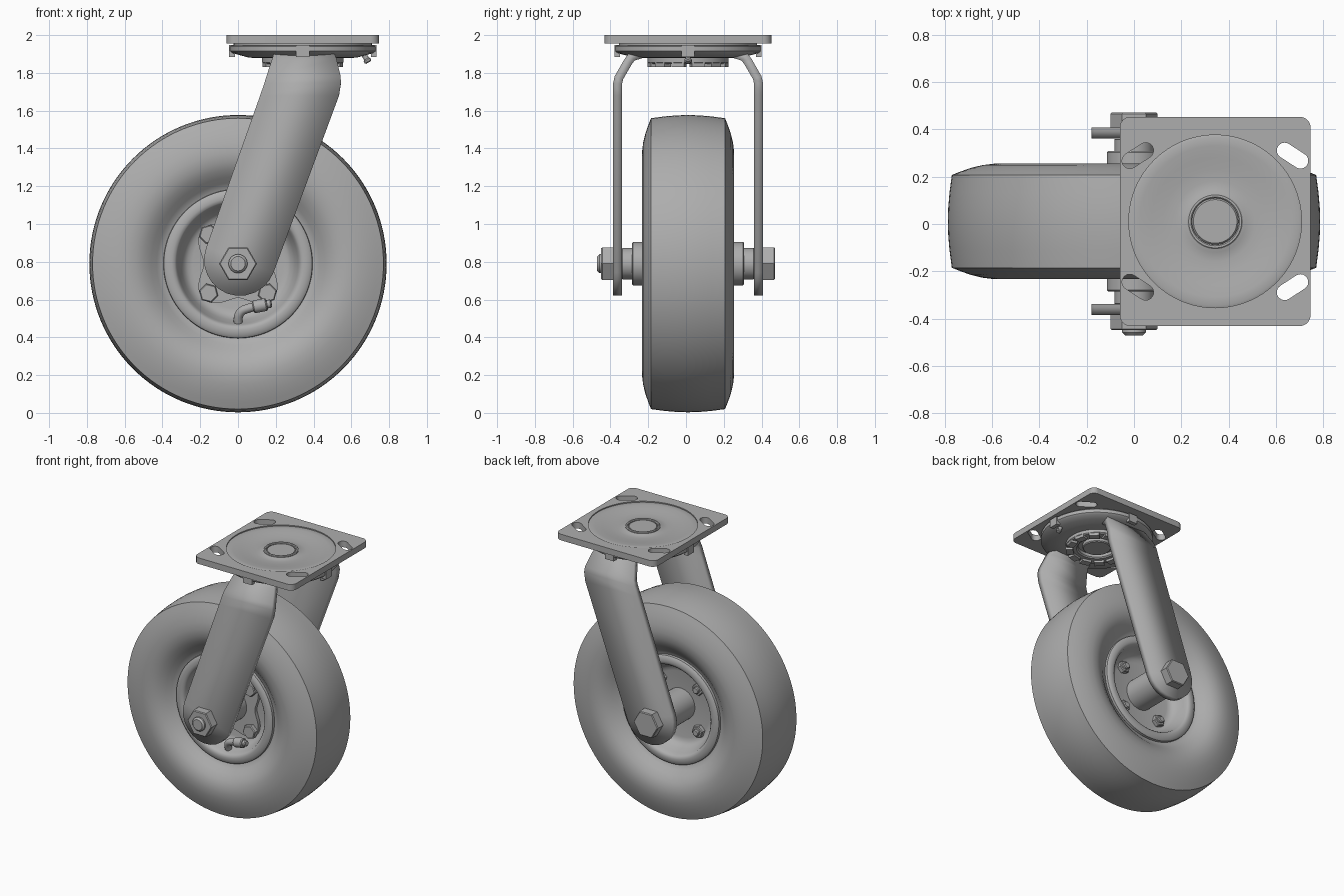
import bpy, bmesh
from math import sin, cos, pi, radians
from mathutils import Matrix, Vector

cube = bpy.data.objects.get("Cube")
if cube:
    bpy.data.objects.remove(cube, do_unlink=True)

grey = bpy.data.materials.new("plain grey")
grey.use_nodes = True
GREY = (0.42, 0.42, 0.42, 1)
grey.diffuse_color = GREY
grey.node_tree.nodes["Principled BSDF"].inputs["Base Color"].default_value = GREY

MID = 0.011                            # y of the wheel's middle plane
AXLE = Vector((0, MID, 0.79))
SWIVEL = Vector((0.343, MID, 0))
TO_Y = Matrix.Rotation(-pi / 2, 4, 'X')   # turns local z into +y


def finish(ob, angle=35):
    if not ob.data.materials:
        ob.data.materials.append(grey)
    bpy.ops.object.select_all(action='DESELECT')
    ob.select_set(True)
    bpy.context.view_layer.objects.active = ob
    if ob.type == 'CURVE':
        bpy.ops.object.convert(target='MESH')
    bpy.ops.object.shade_smooth_by_angle(angle=radians(angle))
    return bpy.context.view_layer.objects.active


def add_object(name, data, matrix=Matrix()):
    ob = bpy.data.objects.new(name, data)
    bpy.context.collection.objects.link(ob)
    ob.matrix_world = matrix
    return ob


def from_bmesh(name, bm, matrix=Matrix()):
    bmesh.ops.remove_doubles(bm, verts=bm.verts, dist=1e-5)
    bmesh.ops.recalc_face_normals(bm, faces=bm.faces)
    me = bpy.data.meshes.new(name)
    bm.to_mesh(me)
    bm.free()
    return add_object(name, me, matrix)


def lathe(name, profile, matrix, sides=96, closed=False):
    """Turn (radius, height) points about local z."""
    bm = bmesh.new()
    rings = [[bm.verts.new((r * cos(2 * pi * i / sides), r * sin(2 * pi * i / sides), h))
              for i in range(sides)] for r, h in profile]
    pairs = list(zip(rings, rings[1:]))
    if closed:
        pairs.append((rings[-1], rings[0]))
    for a, b in pairs:
        for i in range(sides):
            j = (i + 1) % sides
            bm.faces.new((a[i], a[j], b[j], b[i]))
    return finish(from_bmesh(name, bm, matrix))


def rod(name, r, low, high, matrix, sides=32, bevel=0.006):
    return lathe(name, [(0, low), (r - bevel, low), (r, low + bevel), (r, high - bevel),
                        (r - bevel, high), (0, high)], matrix, sides)


def mirrored(half):
    return half + [(r, -h) for r, h in reversed(half) if h]


def sheet(name, outlines, depth, matrix):
    """Extrude a flat outline with holes."""
    cu = bpy.data.curves.new(name, 'CURVE')
    cu.dimensions, cu.fill_mode, cu.extrude = '2D', 'BOTH', depth / 2
    for pts in outlines:
        sp = cu.splines.new('POLY')
        sp.points.add(len(pts) - 1)
        for p, (x, y) in zip(sp.points, pts):
            p.co = (x, y, 0, 1)
        sp.use_cyclic_u = True
    return finish(add_object(name, cu, matrix))


def arc(cx, cy, r, start, end, n):
    return [(cx + r * cos(radians(start + (end - start) * i / n)),
             cy + r * sin(radians(start + (end - start) * i / n))) for i in range(n + 1)]


wheel = Matrix.Translation(AXLE) @ TO_Y
swivel = Matrix.Translation(SWIVEL)

# Tyre: crowned tread, sharp shoulders, bowl-shaped sidewalls
side = [(0.37, 0.12), (0.385, 0.145), (0.405, 0.15), (0.43, 0.168), (0.46, 0.195),
        (0.50, 0.222), (0.54, 0.238), (0.59, 0.244), (0.64, 0.238), (0.69, 0.226),
        (0.735, 0.21), (0.77, 0.196), (0.78, 0.12), (0.785, 0.06), (0.787, 0)]
lathe("tyre", mirrored(side), wheel, 128, closed=True)

# Rim: flat centre disc, barrel and rolled lips
half_rim = [(0, 0.05), (0.24, 0.05), (0.265, 0.056), (0.285, 0.07), (0.30, 0.1), (0.318, 0.14),
            (0.325, 0.165), (0.335, 0.176), (0.35, 0.18), (0.38, 0.178), (0.393, 0.168),
            (0.395, 0.15), (0.38, 0.13), (0.36, 0.1), (0.35, 0)]
lathe("rim", mirrored(half_rim), wheel)

# Hub, spacers and axle bolt
rod("hub", 0.115, -0.297, 0.297, wheel, 48)
rod("axle_spacer", 0.083, -0.349, 0.349, wheel, 48, 0.002)
rod("axle_shaft", 0.05, -0.482, 0.43, wheel, 32, 0.012)
rod("axle_nut", 0.1, -0.46, -0.39, wheel, 6)
rod("axle_head", 0.1, 0.39, 0.46, wheel, 6)

# Lobed clamp plate and its four bolts
lobes = []
for i in range(96):
    t = 2 * pi * i / 96
    r = 0.222 - 0.04 * cos(4 * t)
    lobes.append((r * cos(t), r * sin(t)))
sheet("clamp_plate", [lobes], 0.03, wheel @ Matrix.Translation((0, 0, -0.06)))
for k in range(4):
    spot = wheel @ Matrix.Rotation(pi / 4 + k * pi / 2, 4, 'Z') @ Matrix.Translation((0.22, 0, 0))
    rod("rim_bolt_head", 0.052, -0.11, -0.07, spot, 6)
    rod("rim_bolt_nut", 0.045, 0.045, 0.085, spot, 6)
    rod("rim_bolt_end", 0.025, 0.08, 0.105, spot, 16)

# Bent valve stem with cap
cu = bpy.data.curves.new("valve_stem", 'CURVE')
cu.dimensions, cu.bevel_depth, cu.use_fill_caps = '3D', 0.024, True
sp = cu.splines.new('BEZIER')
path = [(0, -0.1, 0.45), (0.012, -0.13, 0.53), (0.06, -0.14, 0.555), (0.11, -0.145, 0.565)]
sp.bezier_points.add(len(path) - 1)
for p, co in zip(sp.bezier_points, path):
    p.co = co
    p.handle_left_type = p.handle_right_type = 'AUTO'
finish(add_object("valve_stem", cu))
tip = Vector((0.08, -0.145, 0.56))
turn = Vector((1, -0.05, 0.2)).to_track_quat('Z', 'Y').to_matrix().to_4x4()
rod("valve_cap", 0.034, 0, 0.075, Matrix.Translation(tip) @ turn, 20)
rod("valve_tip", 0.022, 0.07, 0.1, Matrix.Translation(tip) @ turn, 20)

# Fork legs: leaning strips with a round foot, bent inward at the top
along, across = Vector((0.35, 0.937)), Vector((0.937, -0.35))
foot = Vector((0.01, 0.81))
rows = []
for deg in (-88, -75, -60, -45, -30, -15, 0):
    a = radians(deg)
    c = foot + along * 0.19 * sin(a)
    w = across * 0.19 * cos(a)
    rows.append((c - w, c + w, 0.373))
for z, left, right, y in ((1.68, 0.117, 0.535, 0.373), (1.745, 0.14, 0.545, 0.373),
                          (1.775, 0.151, 0.543, 0.366), (1.86, 0.18, 0.522, 0.317),
                          (1.885, 0.19, 0.51, 0.298), (1.9, 0.2, 0.5, 0.25)):
    rows.append((Vector((left, z)), Vector((right, z)), y))
for name, s in (("front_fork_leg", -1), ("back_fork_leg", 1)):
    bm = bmesh.new()
    strip = [[bm.verts.new((p.x, MID + s * y, p.y)) for p in (a, b)] for a, b, y in rows]
    for lo, hi in zip(strip, strip[1:]):
        bm.faces.new((lo[0], lo[1], hi[1], hi[0]))
    leg = from_bmesh(name, bm)
    mod = leg.modifiers.new("thickness", 'SOLIDIFY')
    mod.thickness, mod.offset, mod.use_even_offset = 0.047, 0, True
    finish(leg, 32)

# Top plate: rounded rectangle with a round seat and four slanted slots
hx, hy, cr = 0.403, 0.442, 0.045
border = []
for k, (sx, sy) in enumerate(((1, 1), (-1, 1), (-1, -1), (1, -1))):
    border += arc(sx * (hx - cr), sy * (hy - cr), cr, 90 * k, 90 * k + 90, 8)
holes = [arc(0, 0, 0.365, 0, 356.25, 95)]
for sx in (-1, 1):
    for sy in (-1, 1):
        tilt = -sx * sy * 33
        dx, dy = 0.04 * cos(radians(tilt)), 0.04 * sin(radians(tilt))
        x, y = sx * 0.327, sy * 0.278
        holes.append(arc(x + dx, y + dy, 0.033, tilt - 90, tilt + 90, 10)
                     + arc(x - dx, y - dy, 0.033, tilt + 90, tilt + 270, 10))
sheet("top_plate", [border] + holes, 0.045, swivel @ Matrix.Translation((0, 0, 1.9775)))

# Dished swivel seat and kingpin
lathe("swivel_seat", [(0.1, 1.985), (0.118, 1.985), (0.13, 1.979), (0.17, 1.977), (0.22, 1.98),
                      (0.27, 1.988), (0.32, 1.994), (0.355, 1.996), (0.366, 1.992),
                      (0.366, 1.945), (0.1, 1.945)], swivel, closed=True)
lathe("kingpin_collar", [(0.098, 1.98), (0.098, 1.99), (0.103, 1.995), (0.112, 1.995),
                         (0.117, 1.99), (0.117, 1.97), (0.098, 1.97)], swivel, closed=True)
rod("kingpin", 0.098, 1.85, 1.988, swivel, 48)

# Fork crown under the plate, with the locking ring below
lathe("fork_crown", [(0.09, 1.946), (0.38, 1.946), (0.386, 1.94), (0.386, 1.915), (0.375, 1.905),
                     (0.33, 1.893), (0.29, 1.882), (0.25, 1.878), (0.09, 1.878)], swivel, closed=True)
lathe("locking_ring", [(0.215, 1.885), (0.215, 1.855), (0.207, 1.848), (0.14, 1.848),
                       (0.13, 1.856), (0.13, 1.885)], swivel, closed=True)


def block(name, size, matrix):
    bm = bmesh.new()
    bmesh.ops.create_cube(bm, size=1, matrix=Matrix.Diagonal((*size, 1)))
    return finish(from_bmesh(name, bm, matrix))


for k in range(12):
    spin = swivel @ Matrix.Rotation((k + 0.5) * pi / 6, 4, 'Z')
    block("ring_lug", (0.05, 0.07, 0.025), spin @ Matrix.Translation((0.187, 0, 1.844)))
for k in range(4):
    spin = swivel @ Matrix.Rotation(k * pi / 2, 4, 'Z')
    block("crown_tab", (0.03, 0.07, 0.062), spin @ Matrix.Translation((0.375, 0, 1.916)))

# Grease fitting on the crown
lean = Matrix.Rotation(radians(150), 4, 'Y')
nipple = Matrix.Translation((0.665, MID, 1.9)) @ lean
rod("grease_fitting", 0.014, 0, 0.045, nipple, 16, 0.003)
rod("grease_fitting_tip", 0.02, 0.03, 0.052, nipple, 16)
